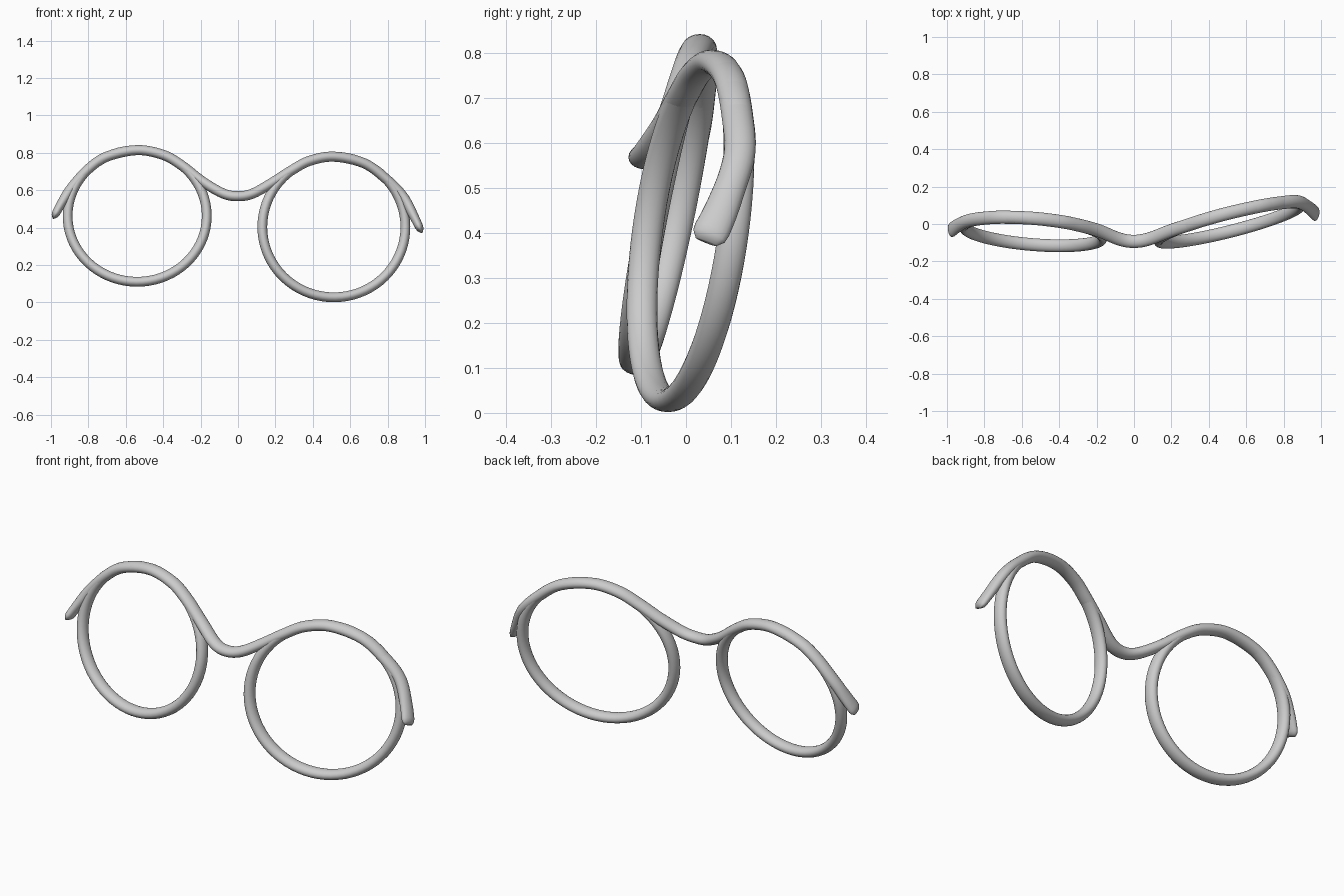
import bpy, bmesh, math
from mathutils import Vector

if "Cube" in bpy.data.objects:
    bpy.data.objects.remove(bpy.data.objects["Cube"])

SIDES = 20


def sweep(name, pts, radii, closed):
    """Oval tube along pts; radii gives (in-plane, depth) half widths per point."""
    bm = bmesh.new()
    n = len(pts)
    rings = []
    for i, p in enumerate(pts):
        a = pts[i - 1] if closed or i else p
        b = pts[(i + 1) % n] if closed or i < n - 1 else p
        t = (b - a).normalized()
        depth = Vector((0, 1, 0))
        depth = (depth - t * depth.dot(t)).normalized()
        side = t.cross(depth)
        ring = []
        for k in range(SIDES):
            w = 2 * math.pi * k / SIDES
            ring.append(bm.verts.new(p + side * (radii[i][0] * math.cos(w))
                                     + depth * (radii[i][1] * math.sin(w))))
        rings.append(ring)
    for i in range(n if closed else n - 1):
        r, s = rings[i], rings[(i + 1) % n]
        for k in range(SIDES):
            j = (k + 1) % SIDES
            bm.faces.new((r[k], r[j], s[j], s[k]))
    if not closed:
        bm.faces.new(rings[0])
        bm.faces.new(rings[-1])
    bmesh.ops.recalc_face_normals(bm, faces=bm.faces)
    for f in bm.faces:
        f.smooth = True
    me = bpy.data.meshes.new(name)
    bm.to_mesh(me)
    bm.free()
    ob = bpy.data.objects.new(name, me)
    bpy.context.collection.objects.link(ob)
    return ob


def rim_point(rim, deg):
    """Point on a rim: centre, half sizes and the tilt of its plane."""
    (cx, cy, cz), (rx, rz), (yaw, pitch) = rim
    dx = rx * math.cos(math.radians(deg))
    dz = rz * math.sin(math.radians(deg))
    return Vector((cx + dx, cy + yaw * dx + pitch * dz, cz + dz))


def smooth_path(pts, steps=6):
    """Catmull-Rom curve through pts."""
    out = []
    ext = [2 * pts[0] - pts[1]] + pts + [2 * pts[-1] - pts[-2]]
    for i in range(1, len(ext) - 2):
        a, b, c, d = ext[i - 1:i + 3]
        for s in range(steps):
            u = s / steps
            out.append(0.5 * (2 * b + (c - a) * u + (2 * a - 5 * b + 4 * c - d) * u * u
                              + (3 * b - a - 3 * c + d) * u ** 3))
    return out + [pts[-1]]


left = ((-0.539, -0.04, 0.4625), (0.372, 0.352), (-0.08, 0.20))
right = ((0.5125, 0.01, 0.4035), (0.3825, 0.376), (0.25, 0.133))

# Round lens rims
for name, rim in (("left_rim", left), ("right_rim", right)):
    pts = [rim_point(rim, d) for d in range(0, 360, 5)]
    sweep(name, pts, [(0.026, 0.034)] * len(pts), True)

# Brow wire: hooked tip, over the left rim, nose bridge, over the right rim, hooked tip
path = [Vector(p) for p in ((-0.985, -0.04, 0.455), (-0.945, -0.01, 0.528), (-0.885, 0.018, 0.62))]
path += [rim_point(left, d) for d in (133, 115, 90, 68, 50)]
path += [Vector(p) for p in ((-0.19, -0.035, 0.647), (-0.08, -0.08, 0.583), (0, -0.093, 0.568),
                             (0.08, -0.08, 0.583), (0.185, -0.04, 0.642))]
path += [rim_point(right, d) for d in (127, 110, 90, 65, 43)]
path += [Vector(p) for p in ((0.88, 0.118, 0.57), (0.94, 0.083, 0.462), (0.98, 0.045, 0.38))]
path = smooth_path(path)

# Tips are flattened and rounded off
length = [0.0]
for a, b in zip(path, path[1:]):
    length.append(length[-1] + (b - a).length)
radii = []
for s in length:
    e = min(s, length[-1] - s)
    cap = math.sqrt(max(0.12, 1 - max(0, 1 - e / 0.03) ** 2))
    flat = max(0, 1 - e / 0.15)
    radii.append(((0.0268 - 0.006 * flat) * cap, (0.035 + 0.007 * flat) * (0.4 + 0.6 * cap)))
sweep("brow_wire", path, radii, False)
